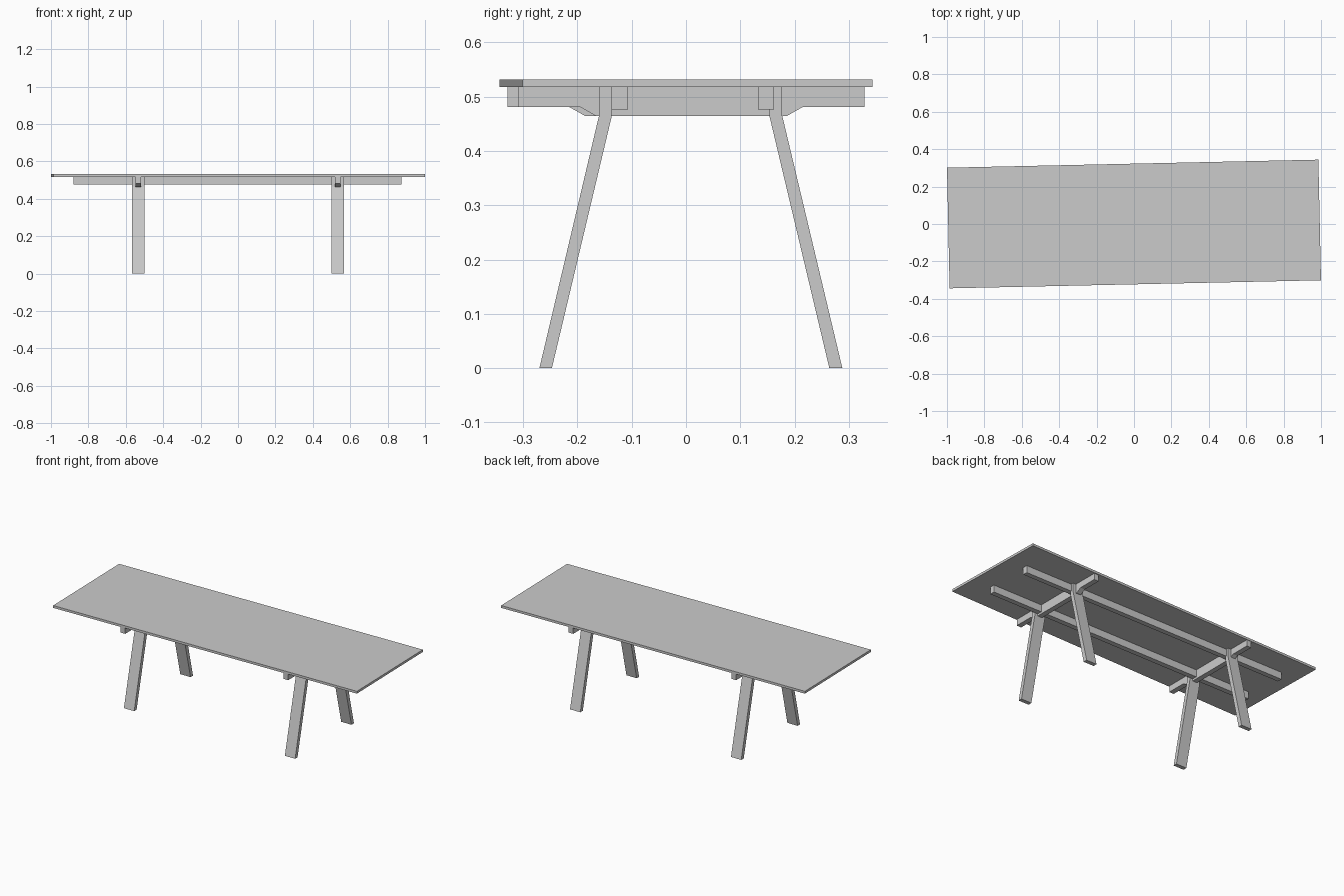
import bpy, math
from mathutils import Matrix

if "Cube" in bpy.data.objects:
    bpy.data.objects.remove(bpy.data.objects["Cube"])


def make(name, verts, faces):
    me = bpy.data.meshes.new(name)
    me.from_pydata(verts, [], faces)
    me.update()
    ob = bpy.data.objects.new(name, me)
    bpy.context.collection.objects.link(ob)
    return ob


def extrude_x(name, profile, x0, x1):
    """Extrude a counter-clockwise (y, z) outline along x."""
    n = len(profile)
    verts = [(x, y, z) for x in (x0, x1) for y, z in profile]
    faces = [tuple(reversed(range(n))), tuple(range(n, 2 * n))]
    faces += [(i, (i + 1) % n, n + (i + 1) % n, n + i) for i in range(n)]
    return make(name, verts, faces)


def rect(y0, y1, z0, z1):
    return [(y0, z0), (y1, z0), (y1, z1), (y0, z1)]


TOP_Z = 0.518

# Table top, turned slightly relative to the frame
top = extrude_x("table_top", rect(-0.3225, 0.3225, TOP_Z, 0.532), -0.993, 0.993)
top.data.transform(Matrix.Rotation(math.radians(1.24), 4, 'Z'))

# Long rails under the top
extrude_x("front_rail", rect(-0.137, -0.107, 0.476, TOP_Z), -0.88, 0.875)
extrude_x("back_rail", rect(0.133, 0.162, 0.476, TOP_Z), -0.88, 0.875)

# Leg outlines: short upright head, then a splayed shaft
front_leg = [(-0.270, 0), (-0.247, 0), (-0.137, 0.463), (-0.137, TOP_Z),
             (-0.160, TOP_Z), (-0.160, 0.466)]
back_leg = [(0.264, 0), (0.288, 0), (0.177, 0.466), (0.177, TOP_Z),
            (0.154, TOP_Z), (0.154, 0.463)]

for side, s in (("left", -1), ("right", 1)):
    x = 0.534 * s
    extrude_x("front_leg_" + side, front_leg, x - 0.034, x + 0.034)
    extrude_x("back_leg_" + side, back_leg, x - 0.034, x + 0.034)

    # Cross beam with a deeper middle section
    half = [(0.175, 0.464), (0.205, 0.481), (0.3185, 0.481), (0.3185, TOP_Z)]
    beam = half + [(-y, z) for y, z in reversed(half)]
    beam = [(y + 0.01 * s, z) for y, z in beam]
    extrude_x("cross_beam_" + side, beam, x - 0.015, x + 0.015)
